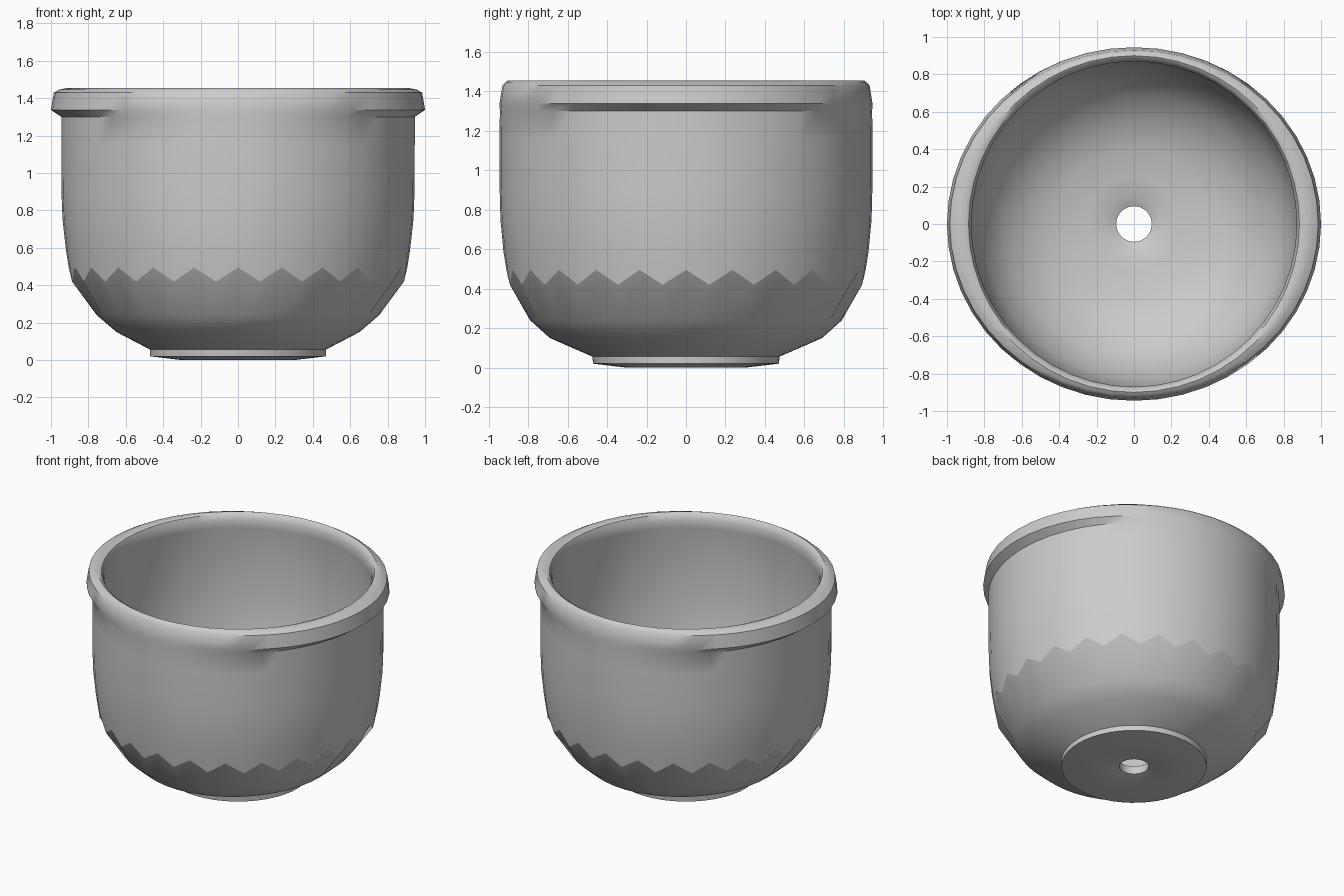
import bpy, bmesh, math

if "Cube" in bpy.data.objects:
    bpy.data.objects.remove(bpy.data.objects["Cube"])

SIDES = 48

# closed wall profile: (x radius, y radius, z); the rim is slightly oval
PROFILE = [
    # drain hole and foot
    (.095, .095, .075), (.095, .095, .02), (.16, .16, .004), (.30, .30, 0),
    (.47, .47, .02), (.47, .475, .056),
    # outer bowl and wall
    (.65, .69, .15), (.755, .79, .24), (.895, .90, .42), (.92, .925, .59),
    (.938, .94, .75), (.944, .944, .90), (.945, .945, 1.15), (.945, .943, 1.30),
    # rolled rim
    (1.0, .945, 1.337), (.985, .93, 1.43), (.955, .915, 1.446), (.91, .90, 1.455),
    (.885, .885, 1.445), (.87, .87, 1.41), (.872, .872, 1.35), (.882, .882, 1.30),
    # inside wall and floor
    (.88, .88, .90), (.86, .86, .65), (.81, .81, .44), (.70, .70, .29),
    (.55, .55, .18), (.40, .40, .13), (.25, .25, .11), (.15, .15, .098),
]
ZIGZAG = 8  # profile ring with the toothed facet line

bm = bmesh.new()
rings = []
for k, (rx, ry, z) in enumerate(PROFILE):
    ring = []
    for i in range(SIDES):
        a = 2 * math.pi * i / SIDES
        tooth = k == ZIGZAG and i % 2 == 0
        out, up = (.01, .075) if tooth else (0, 0)
        ring.append(bm.verts.new(((rx + out) * math.cos(a),
                                  (ry + out) * math.sin(a), z + up)))
    rings.append(ring)

for k, ring in enumerate(rings):
    nxt = rings[(k + 1) % len(rings)]
    for i in range(SIDES):
        j = (i + 1) % SIDES
        bm.faces.new((ring[i], ring[j], nxt[j], nxt[i]))
bmesh.ops.recalc_face_normals(bm, faces=bm.faces)

mesh = bpy.data.meshes.new("plant_pot")
bm.to_mesh(mesh)
bm.free()
pot = bpy.data.objects.new("plant_pot", mesh)
bpy.context.collection.objects.link(pot)
bpy.context.view_layer.objects.active = pot
pot.select_set(True)
bpy.ops.object.shade_smooth_by_angle(angle=math.radians(40))

# keep the toothed line crisp
first = ZIGZAG * SIDES
for e in mesh.edges:
    if all(first <= v < first + SIDES for v in e.vertices):
        e.use_edge_sharp = True
